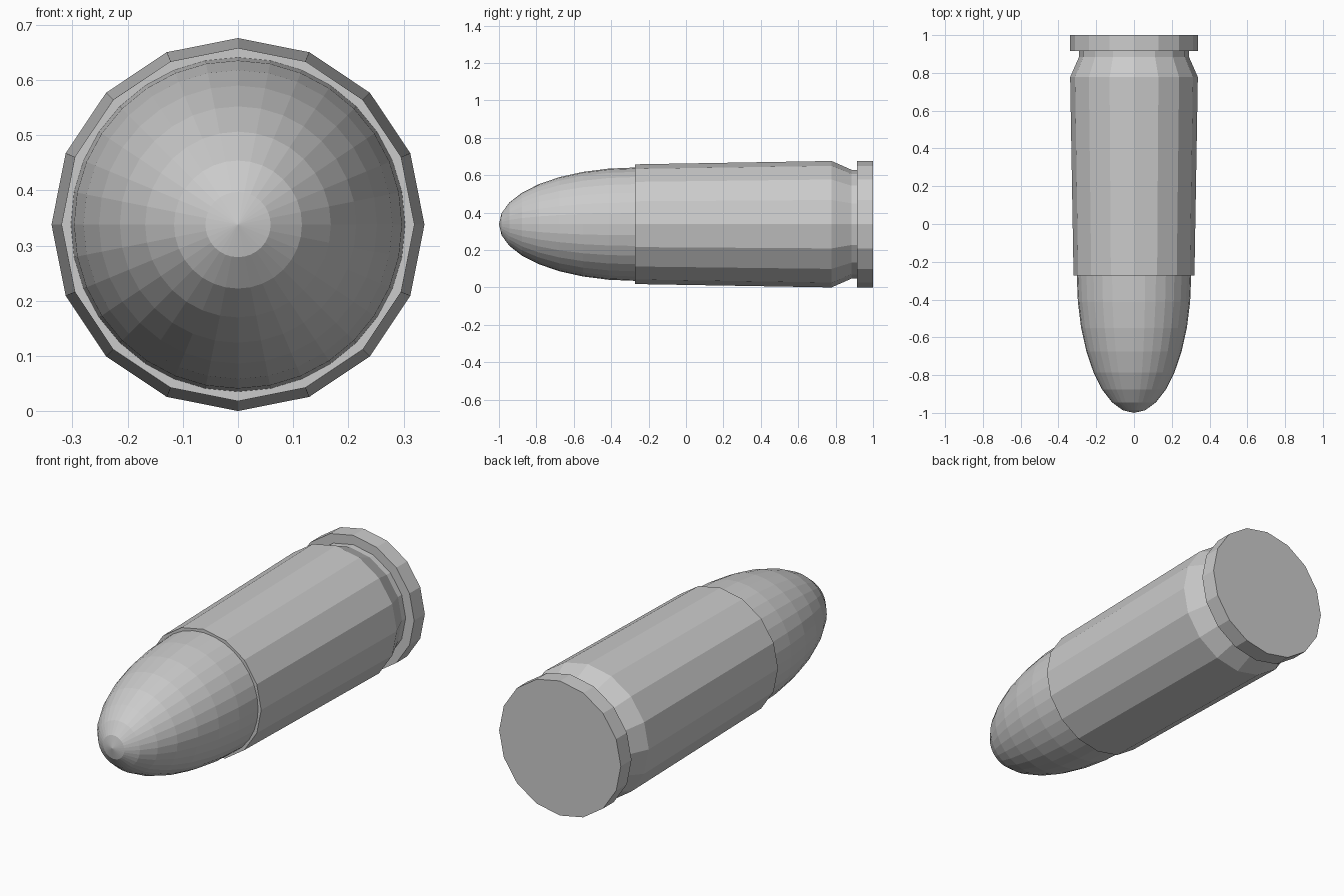
import bpy, bmesh
from math import sin, cos, pi

if "Cube" in bpy.data.objects:
    bpy.data.objects.remove(bpy.data.objects["Cube"])

AXIS_Z = 0.338


def lathe(name, profile, sides):
    """Revolve (y, radius) points around a horizontal axis; zero radius is a pole."""
    bm = bmesh.new()
    rings = []
    for y, r in profile:
        count = sides if r > 0 else 1
        rings.append([bm.verts.new((r * sin(2 * pi * i / sides), y,
                                    AXIS_Z + r * cos(2 * pi * i / sides)))
                      for i in range(count)])
    for a, b in zip(rings, rings[1:]):
        for i in range(sides):
            j = (i + 1) % sides
            quad = [a[i % len(a)], a[j % len(a)], b[j % len(b)], b[i % len(b)]]
            bm.faces.new(list(dict.fromkeys(quad)))
    # Flat cap on any open end ring
    for ring in (rings[0], rings[-1]):
        if len(ring) > 1:
            bm.faces.new(ring)
    bmesh.ops.recalc_face_normals(bm, faces=bm.faces)
    mesh = bpy.data.meshes.new(name)
    bm.to_mesh(mesh)
    bm.free()
    obj = bpy.data.objects.new(name, mesh)
    bpy.context.collection.objects.link(obj)
    return obj


# Case: tapered 16-sided body, extraction groove and rim
lathe("case", [(-0.273, 0.32), (0.778, 0.338), (0.885, 0.291),
               (0.915, 0.291), (0.915, 0.338), (1.0, 0.338)], 16)

# Bullet tip: half of a stretched 32-sided sphere
tip_length, tip_radius = 0.73, 0.303
dome = [(-1 + tip_length * (1 - cos(k * pi / 16)), tip_radius * sin(k * pi / 16))
        for k in range(9)]
lathe("bullet_tip", dome, 32)
